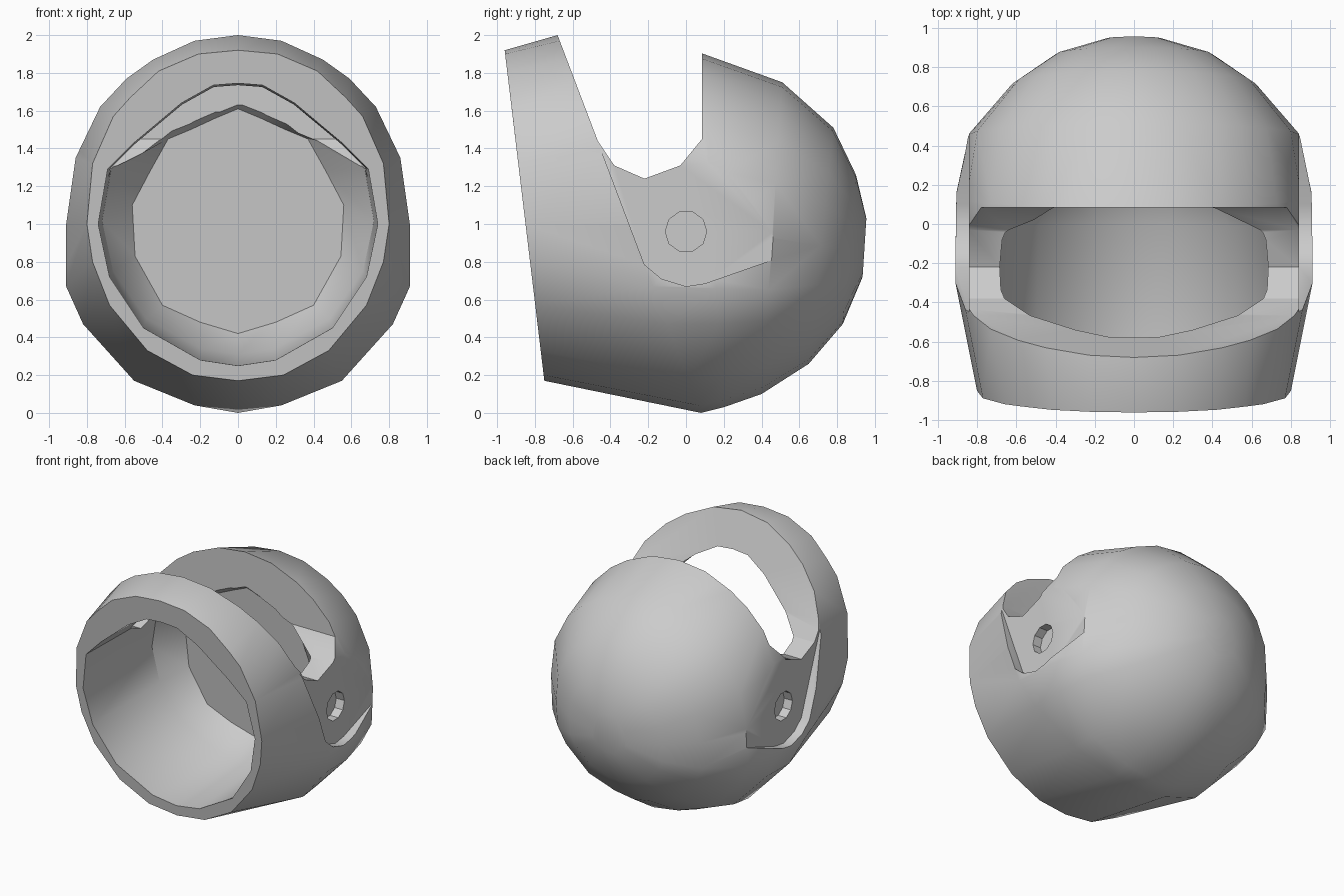
import bpy, bmesh, math
from mathutils import Matrix

if "Cube" in bpy.data.objects:
    bpy.data.objects.remove(bpy.data.objects["Cube"], do_unlink=True)

grey = bpy.data.materials.new("plain grey")
grey.use_nodes = True
tone = (0.6, 0.6, 0.6, 1)
grey.diffuse_color = tone
grey.node_tree.nodes["Principled BSDF"].inputs["Base Color"].default_value = tone


def add_object(name, bm):
    bmesh.ops.recalc_face_normals(bm, faces=bm.faces)
    mesh = bpy.data.meshes.new(name)
    bm.to_mesh(mesh)
    bm.free()
    mesh.materials.append(grey)
    obj = bpy.data.objects.new(name, mesh)
    bpy.context.collection.objects.link(obj)
    return obj


def loft(name, sections):
    """Skin a list of closed rings of equal length and cap both ends."""
    bm = bmesh.new()
    rings = [[bm.verts.new(p) for p in s] for s in sections]
    n = len(rings[0])
    for a, b in zip(rings, rings[1:]):
        for i in range(n):
            j = (i + 1) % n
            bm.faces.new((a[i], a[j], b[j], b[i]))
    bm.faces.new(rings[0])
    bm.faces.new(rings[-1])
    return add_object(name, bm)


def prism(name, outline, x0, x1):
    """Extrude a (y, z) side outline from x0 to x1."""
    return loft(name, [[(x, y, z) for y, z in outline] for x in (x0, x1)])


def mirrored(half):
    """Half outline (x, z), bottom to top, made into a full ring."""
    return half + [(-x, z) for x, z in half[-2:0:-1]]


def tilted(half, y_top, z_top, slope):
    """Place an outline on a plane leaning back towards the bottom."""
    return [(x, y_top + slope * (z_top - z), z) for x, z in mirrored(half)]


def fitted(half, width, top, bottom):
    """Rescale an outline to a half width and to (y, z) end points."""
    zs = [z for _, z in half]
    wide = max(x for x, _ in half)
    ring = []
    for x, z in mirrored(half):
        t = (z - min(zs)) / (max(zs) - min(zs))
        ring.append((x * width / wide, bottom[0] + t * (top[0] - bottom[0]),
                     bottom[1] + t * (top[1] - bottom[1])))
    return ring


# Outer shell: front lip, brow ring, then the rounded back
lip = [(0, .17), (.24, .2), (.48, .33), (.68, .57), (.77, .8), (.8, 1), (.77, 1.32),
       (.66, 1.57), (.57, 1.67), (.42, 1.81), (.21, 1.9), (0, 1.92)]
brow = [(0, 0), (.23, .04), (.55, .17), (.82, .47), (.91, .67), (.91, 1), (.86, 1.35),
        (.73, 1.62), (.59, 1.77), (.45, 1.87), (.23, 1.97), (0, 2)]
shell = loft("helmet_shell", [
    tilted(lip, -.96, 1.92, .12),
    tilted(brow, -.68, 2, .38),
    fitted(brow, .905, (.08, 1.905), (.2, .03)),
    fitted(brow, .845, (.51, 1.75), (.4, .1)),
    fitted(brow, .62, (.78, 1.51), (.65, .26)),
    fitted(brow, .4, (.9, 1.26), (.83, .47)),
    fitted(brow, .14, (.955, 1.03), (.935, .72)),
])

# Inner cavity, narrowing to a flat back wall
hole = [(0, .25), (.2, .28), (.5, .45), (.68, .72), (.74, 1), (.69, 1.29),
        (.55, 1.43), (.3, 1.64), (.13, 1.735), (0, 1.745)]
wall = [(0, .42), (.2, .48), (.4, .57), (.545, .83), (.56, 1.1), (.465, 1.28),
        (.37, 1.45), (.25, 1.5), (.12, 1.56), (0, 1.61)]
cavity = loft("cavity_cutter", [
    tilted(hole, -1.2, 1.92, .12),
    tilted(hole, -.94, 1.92, .12),
    fitted(hole, .72, (-.06, 1.72), (0, .31)),
    tilted(wall, .12, 1.61, .07),
])

# Visor slot across the top
slot = prism("slot_cutter", [(.085, 2.2), (.085, 1.45), (-.03, 1.31), (-.22, 1.24),
                             (-.38, 1.31), (-.467, 1.44), (-.756, 2.2)], -1.2, 1.2)
cutters = [cavity, slot]

# Flat side recesses with round pivot sockets
recess = [(-.718, 2.1), (-.22, .785), (-.13, .71), (0, .67), (.1, .685), (.6, .86),
          (1.1, 1.05), (1.1, 2.1)]
for side in (-1, 1):
    cutters.append(prism("recess_cutter", recess, side * .84, side * 1.2))
    bm = bmesh.new()
    bmesh.ops.create_cone(bm, cap_ends=True, segments=10, radius1=.11, radius2=.11, depth=.2,
                          matrix=Matrix.Translation((side * .87, 0, .96))
                          @ Matrix.Rotation(math.pi / 2, 4, 'Y'))
    cutters.append(add_object("socket_cutter", bm))

bpy.ops.object.select_all(action='DESELECT')
bpy.context.view_layer.objects.active = shell
shell.select_set(True)
for cutter in cutters:
    cutter.hide_render = True
    mod = shell.modifiers.new("cut", 'BOOLEAN')
    mod.operation = 'DIFFERENCE'
    mod.solver = 'EXACT'
    mod.object = cutter
    bpy.ops.object.modifier_apply(modifier=mod.name)
for cutter in cutters:
    bpy.data.objects.remove(cutter, do_unlink=True)

bpy.ops.object.shade_smooth_by_angle(angle=math.radians(32))
